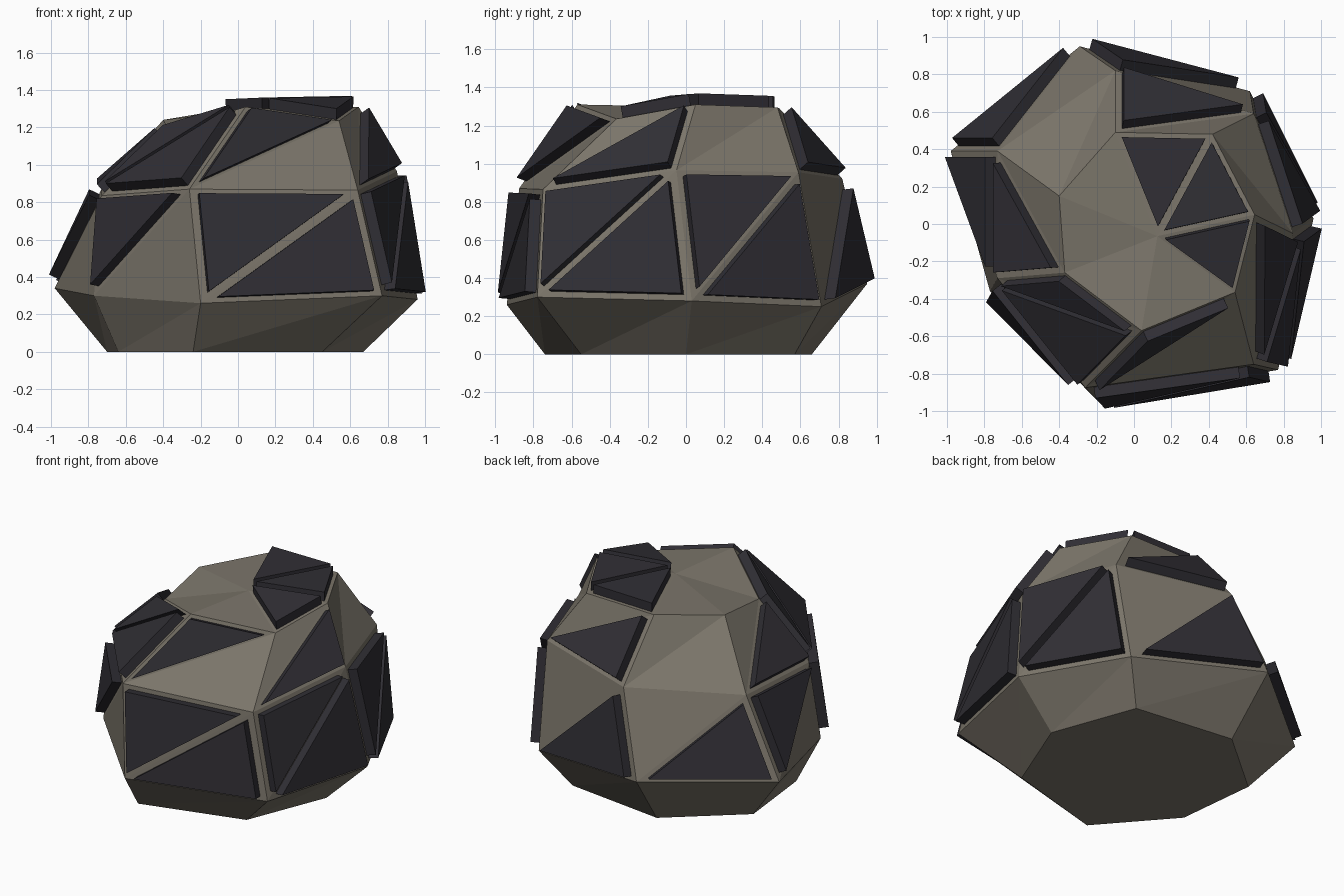
import bpy
from mathutils import Vector

if "Cube" in bpy.data.objects:
    bpy.data.objects.remove(bpy.data.objects["Cube"])

N = 7  # sides of every ring


def material(name, rgb):
    m = bpy.data.materials.new(name)
    m.diffuse_color = (*rgb, 1)
    m.use_nodes = True
    m.node_tree.nodes["Principled BSDF"].inputs["Base Color"].default_value = m.diffuse_color
    return m


def make_object(name, verts, faces, mat):
    me = bpy.data.meshes.new(name)
    me.from_pydata(verts, [], faces)
    me.materials.append(mat)
    ob = bpy.data.objects.new(name, me)
    bpy.context.collection.objects.link(ob)
    return ob


stone = material("stone", (0.20, 0.18, 0.145))
slate = material("slate", (0.03, 0.028, 0.035))

# Uneven rings, bottom to top, each counterclockwise from the front
rings = [
    [(-.24, -.74, 0), (.45, -.55, 0), (.67, 0, 0), (.46, .57, 0),
     (-.24, .66, 0), (-.70, .27, 0), (-.64, -.28, 0)],
    [(-.20, -.94, .26), (.77, -.78, .30), (.96, .03, .28), (.62, .71, .25),
     (-.29, .95, .37), (-.98, .39, .34), (-.77, -.36, .30)],
    [(-.26, -.875, .87), (.64, -.75, .865), (.85, -.05, .965), (.64, .59, .955),
     (-.10, .82, .92), (-.73, .39, .87), (-.73, -.29, .835)],
    [(.04, -.57, 1.31), (.54, -.365, 1.235), (.645, .05, 1.31), (.42, .48, 1.295),
     (-.10, .49, 1.29), (-.40, .15, 1.24), (-.37, -.26, 1.185)],
]
verts = [Vector(p) for ring in rings for p in ring] + [Vector((.125, -.065, 1.30))]
apex = len(verts) - 1


def triangle(band, i, kind):
    """Triangle in a band: 'L' rests on the lower ring, 'U' hangs from the upper."""
    j = (i + 1) % N
    a, b = band * N + i, band * N + j
    if kind == "cap":
        return (a, b, apex)
    return (a, b, b + N) if kind == "L" else (a, b + N, a + N)


# Faceted body
faces = [tuple(reversed(range(N)))]
for band in range(3):
    faces += [triangle(band, i, k) for i in range(N) for k in "LU"]
faces += [triangle(3, i, "cap") for i in range(N)]
make_object("faceted_body", verts, faces, stone)

# Raised plates: (band, triangle kind, segments that carry a plate)
layout = [
    (1, "L", (0, 1, 2, 3, 4)),
    (1, "U", (0, 1, 2, 5, 6)),
    (2, "L", (1, 3, 5, 6)),
    (2, "U", (0, 6)),
    (3, "cap", (1, 2, 3)),
]
for band, kind, segments in layout:
    for i in segments:
        a, b, c = (verts[k] for k in triangle(band, i, kind))
        normal = (b - a).cross(c - a).normalized()
        mid = (a + b + c) / 3
        base = [mid + (p - mid) * 0.86 for p in (a, b, c)]
        pts = [p - normal * 0.01 for p in base] + [p + normal * 0.06 for p in base]
        make_object(f"plate_{band}_{kind}_{i}", pts,
                    [(2, 1, 0), (3, 4, 5), (0, 1, 4, 3), (1, 2, 5, 4), (2, 0, 3, 5)],
                    slate)
